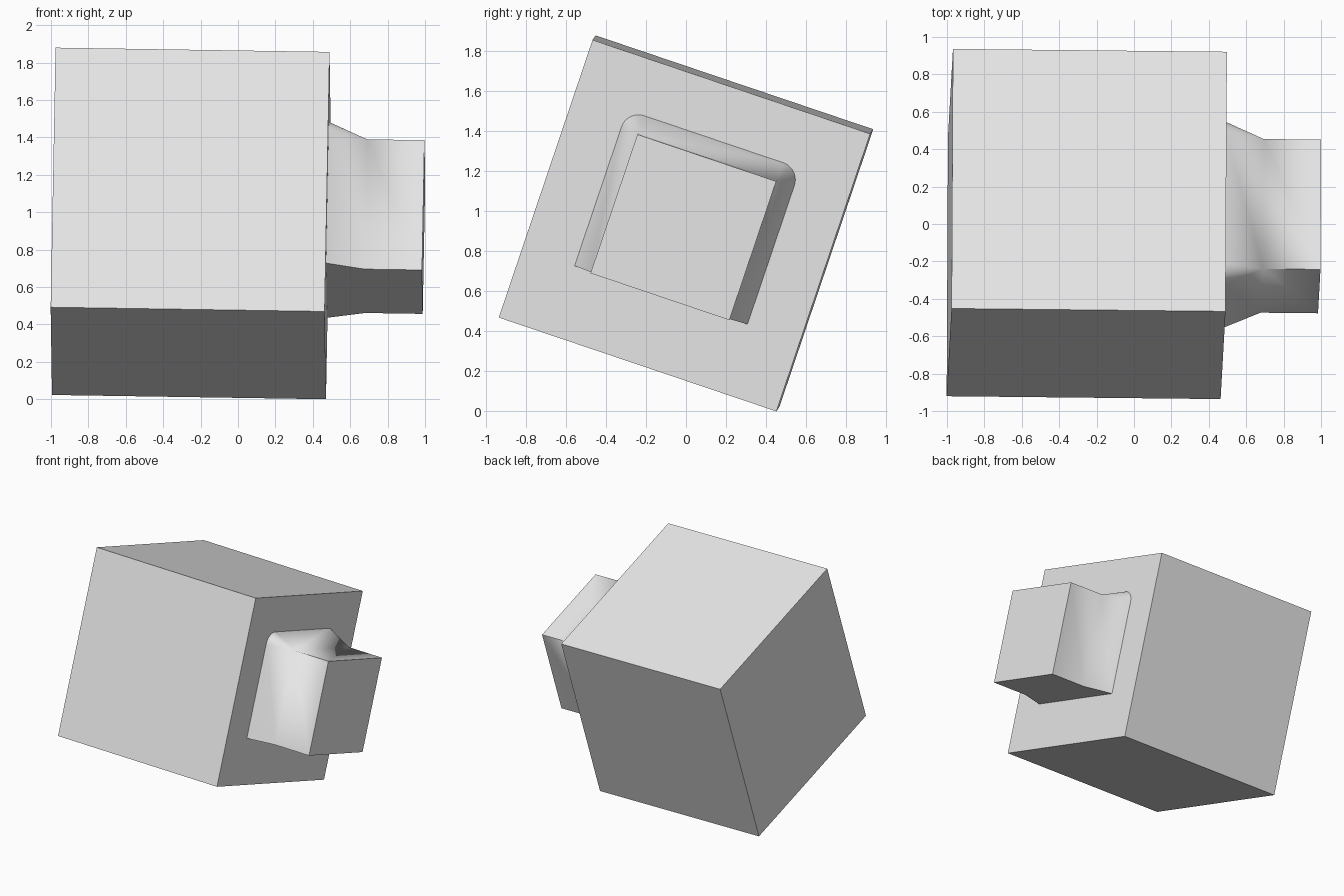
import bpy, bmesh, math
from mathutils import Matrix, Vector

if "Cube" in bpy.data.objects:
    bpy.data.objects.remove(bpy.data.objects["Cube"])

# One plain grey
grey = bpy.data.materials.new("light grey")
grey.diffuse_color = (0.8, 0.8, 0.8, 1)
grey.use_nodes = True
grey.node_tree.nodes["Principled BSDF"].inputs["Base Color"].default_value = grey.diffuse_color

# Shared tilted frame: long axis, then the two square directions
axis = Vector((1, -0.0105, -0.0155)).normalized()
up = Vector((0.015, 0.320, 0.947))
up = (up - axis * up.dot(axis)).normalized()
side = up.cross(axis)
frame = Matrix((axis, side, up)).transposed().to_4x4()
frame.translation = (-0.2525, 0, 0.94)

HALF = 0.7325         # half side of the large block
NECK = HALF / 2       # half side of the small block
FLARE = 0.09          # how far the collar spreads
KNEE, TIP = 0.938, 1.245


def finish(bm, name):
    bmesh.ops.remove_doubles(bm, verts=bm.verts, dist=1e-5)
    bmesh.ops.recalc_face_normals(bm, faces=bm.faces)
    mesh = bpy.data.meshes.new(name)
    bm.to_mesh(mesh)
    bm.free()
    mesh.materials.append(grey)
    ob = bpy.data.objects.new(name, mesh)
    ob.matrix_world = frame
    bpy.context.collection.objects.link(ob)
    return ob


# Large block
bm = bmesh.new()
bmesh.ops.create_cube(bm, size=2 * HALF)
finish(bm, "block")

# Neck outline: (corner, spread direction); three flared sides, flat underside
outline = [((1, -1), (1, 0))]
STEPS = 12
for cx, start in ((1, 0), (-1, 90)):
    for i in range(STEPS + 1):
        t = math.radians(start + 90 * i / STEPS)
        outline.append(((cx, 1), (math.cos(t), math.sin(t))))
outline.append(((-1, -1), (-1, 0)))


def ring(bm, x, spread):
    return [bm.verts.new((x, c[0] * NECK + d[0] * spread, c[1] * NECK + d[1] * spread))
            for c, d in outline]


# Flared collar running into the small square block
bm = bmesh.new()
corners = [0, 1, STEPS + 2, len(outline) - 1]
base, knee = ring(bm, HALF, FLARE), ring(bm, KNEE, 0)
n = len(outline)
for i in range(n):
    j = (i + 1) % n
    if outline[i][0] == outline[j][0]:
        bm.faces.new((base[i], base[j], knee[i]))
    else:
        bm.faces.new((base[i], base[j], knee[j], knee[i]))
tip = ring(bm, TIP, 0)
for a, b in zip(corners, corners[1:] + corners[:1]):
    bm.faces.new((knee[a], knee[b], tip[b], tip[a]))
bm.faces.new([tip[k] for k in corners])
neck = finish(bm, "flared_neck")

bpy.context.view_layer.objects.active = neck
neck.select_set(True)
bpy.ops.object.shade_smooth_by_angle(angle=math.radians(30))
